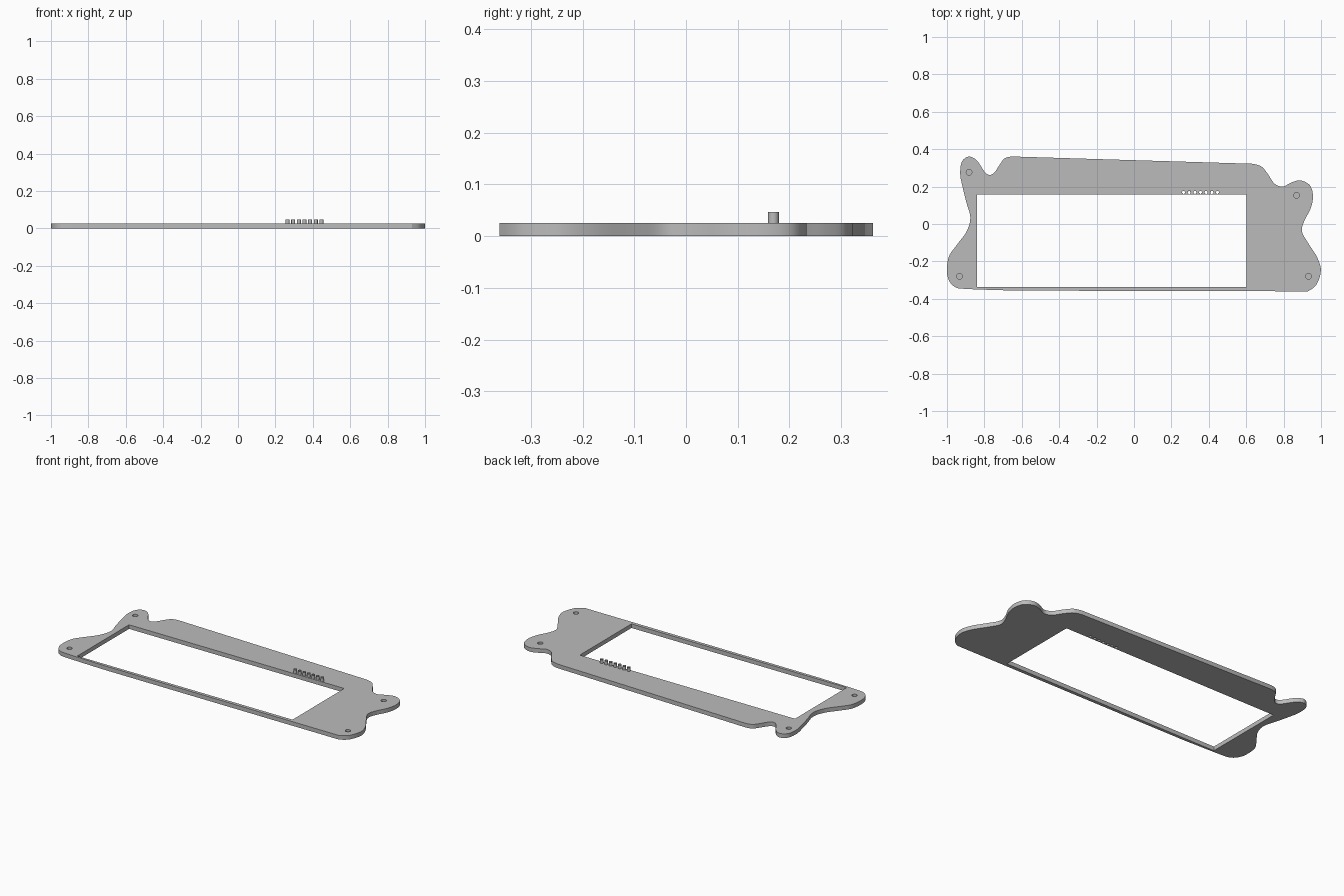
import bpy, bmesh, math
from mathutils import Vector

cube = bpy.data.objects.get("Cube")
if cube:
    bpy.data.objects.remove(cube)

THICK, TOP, POCKET = 0.025, 0.047, 0.005
PIN_R, BORE_R, SCREW_R = 0.0105, 0.008, 0.015

grey = bpy.data.materials.new("plain_grey")
grey.use_nodes = True
COLOR = (0.5, 0.5, 0.5, 1)
grey.diffuse_color = COLOR
grey.node_tree.nodes["Principled BSDF"].inputs["Base Color"].default_value = COLOR


def smooth_path(points, steps=5):
    """Spline through all the points, ends clamped."""
    p = [Vector(q) for q in points]
    p = [p[0]] + p + [p[-1]]
    out = []
    for a, b, c, d in zip(p, p[1:], p[2:], p[3:]):
        for i in range(steps):
            t = i / steps
            out.append(b + (c - a) * t / 2 + (a * 2 - b * 5 + c * 4 - d) * t * t / 2
                       + (b * 3 - a - c * 3 + d) * t ** 3 / 2)
    return out + [p[-1]]


def circle(x, y, r, n=24):
    return [Vector((x + r * math.cos(math.tau * i / n), y + r * math.sin(math.tau * i / n)))
            for i in range(n)]


def ring(bm, pts, z):
    verts = [bm.verts.new((p.x, p.y, z)) for p in pts]
    edges = [bm.edges.new((v, verts[i - 1])) for i, v in enumerate(verts)]
    return verts, edges


def wall(bm, low, high):
    for i in range(len(low)):
        bm.faces.new((low[i - 1], low[i], high[i], high[i - 1]))


def solid(name, through, z0, z1, pockets=()):
    """Extruded outline with through holes and blind pockets open at the top."""
    bm = bmesh.new()
    low_edges, high_edges = [], []
    for pts in through:
        low, le = ring(bm, pts, z0)
        high, he = ring(bm, pts, z1)
        wall(bm, low, high)
        low_edges += le
        high_edges += he
    for pts in pockets:
        low, _ = ring(bm, pts, POCKET)
        high, he = ring(bm, pts, z1)
        wall(bm, low, high)
        bm.faces.new(low)
        high_edges += he
    for edges in (low_edges, high_edges):
        bmesh.ops.triangle_fill(bm, use_beauty=True, use_dissolve=False, edges=edges)
    bmesh.ops.recalc_face_normals(bm, faces=bm.faces)
    mesh = bpy.data.meshes.new(name)
    bm.to_mesh(mesh)
    bm.free()
    mesh.materials.append(grey)
    obj = bpy.data.objects.new(name, mesh)
    bpy.context.collection.objects.link(obj)
    bpy.ops.object.select_all(action="DESELECT")
    obj.select_set(True)
    bpy.context.view_layer.objects.active = obj
    bpy.ops.object.shade_smooth_by_angle(angle=math.radians(30))
    return obj


# Wavy sides of the plate, joined by straight front and back edges
right_side = [(.93, -.36), (.975, -.325), (.999, -.25), (.98, -.18), (.93, -.1), (.898, -.04),
              (.91, .015), (.945, .085), (.957, .15), (.94, .207), (.89, .233), (.842, .222),
              (.795, .2), (.75, .217), (.714, .27), (.68, .308), (.635, .322)]
left_side = [(-.655, .361), (-.693, .35), (-.72, .314), (-.746, .276), (-.773, .262),
             (-.8, .281), (-.83, .327), (-.857, .353), (-.89, .359), (-.922, .33),
             (-.929, .265), (-.917, .2), (-.896, .115), (-.875, .035), (-.895, -.04),
             (-.95, -.115), (-.99, -.175), (-1, -.25), (-.99, -.3), (-.96, -.335),
             (-.9, -.347), (-.64, -.356)]
outline = smooth_path(right_side) + smooth_path(left_side)

# Display window, screw pockets and row of pin holes
window = [Vector(p) for p in ((-.84, -.338), (.602, -.338), (.602, .157), (-.84, .157))]
screws = [circle(x, y, SCREW_R) for x, y in
          ((-.882, .276), (-.933, -.28), (.869, .153), (.933, -.28))]
pins = [(0.265 + 0.0302 * i, 0.169) for i in range(7)]
bores = [circle(x, y, BORE_R) for x, y in pins]

solid("face_plate", [outline, window] + bores, 0, THICK, screws)

# Hollow pin sleeves standing on the plate
for i, (x, y) in enumerate(pins):
    solid(f"pin_sleeve_{i + 1}", [circle(x, y, PIN_R), bores[i]], THICK, TOP)
